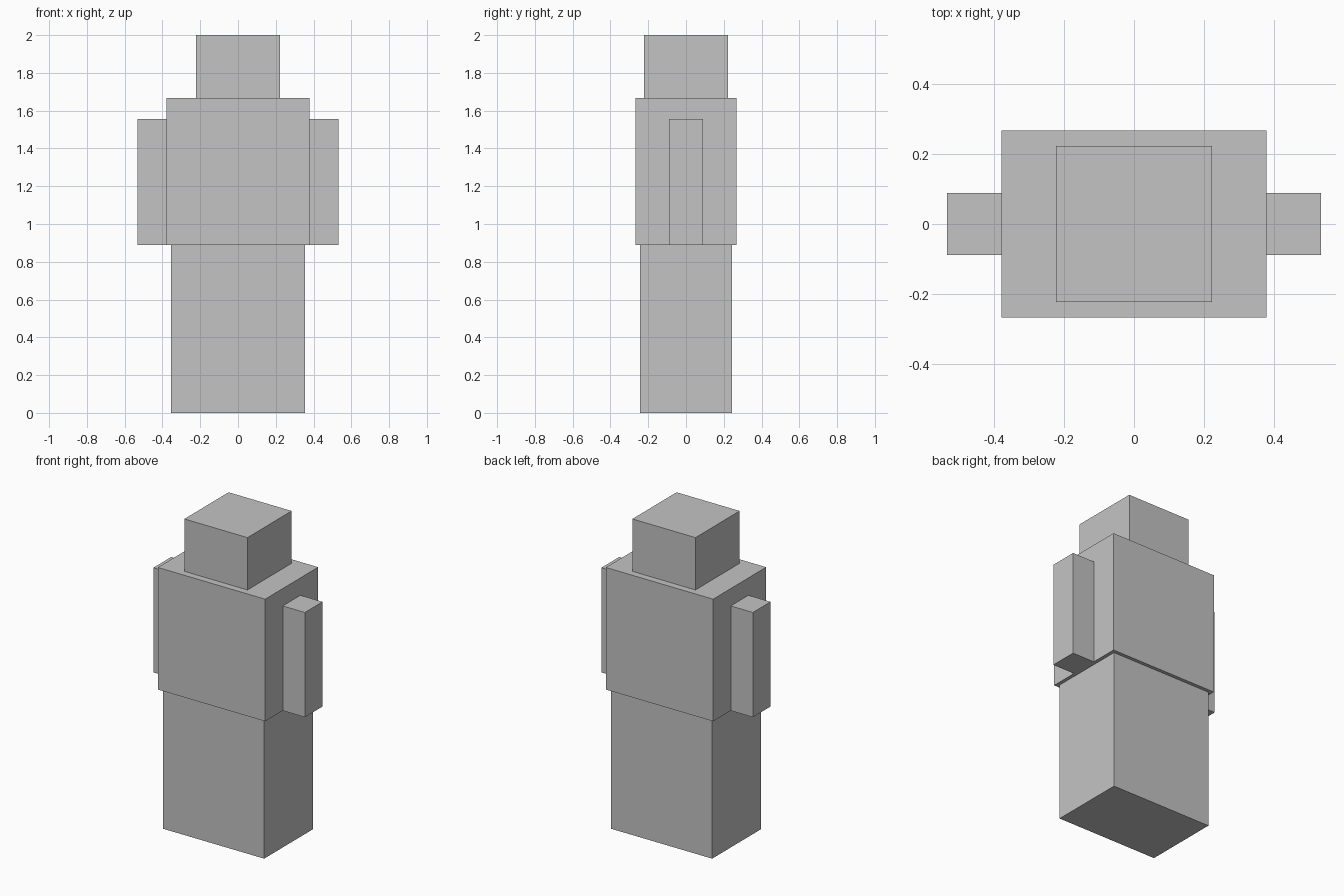
import bpy

if "Cube" in bpy.data.objects:
    bpy.data.objects.remove(bpy.data.objects["Cube"])

U = 2 / 18  # the figure is 18 equal units tall

grey = bpy.data.materials.new("plain_grey")
grey.diffuse_color = (0.55, 0.55, 0.55, 1)
grey.use_nodes = True
grey.node_tree.nodes["Principled BSDF"].inputs["Base Color"].default_value = grey.diffuse_color


def box(name, x, width, depth, bottom, top):
    """Box centred on y = 0; all sizes in units."""
    bpy.ops.mesh.primitive_cube_add(size=1)
    ob = bpy.context.object
    ob.name = name
    ob.location = (x * U, 0, (bottom + top) / 2 * U)
    ob.scale = (width * U, depth * U, (top - bottom) * U)
    bpy.ops.object.transform_apply(location=False, rotation=False, scale=True)
    ob.data.materials.append(grey)
    return ob


# Stacked body blocks
box("legs", 0, 6.4, 4.4, 0, 8)
box("torso", 0, 6.8, 4.8, 8, 15)
box("head", 0, 4, 4, 15, 18)

# Arms flush against the torso sides
for side, sign in (("left", -1), ("right", 1)):
    box(side + "_arm", sign * 4.1, 1.4, 1.6, 8, 14)
